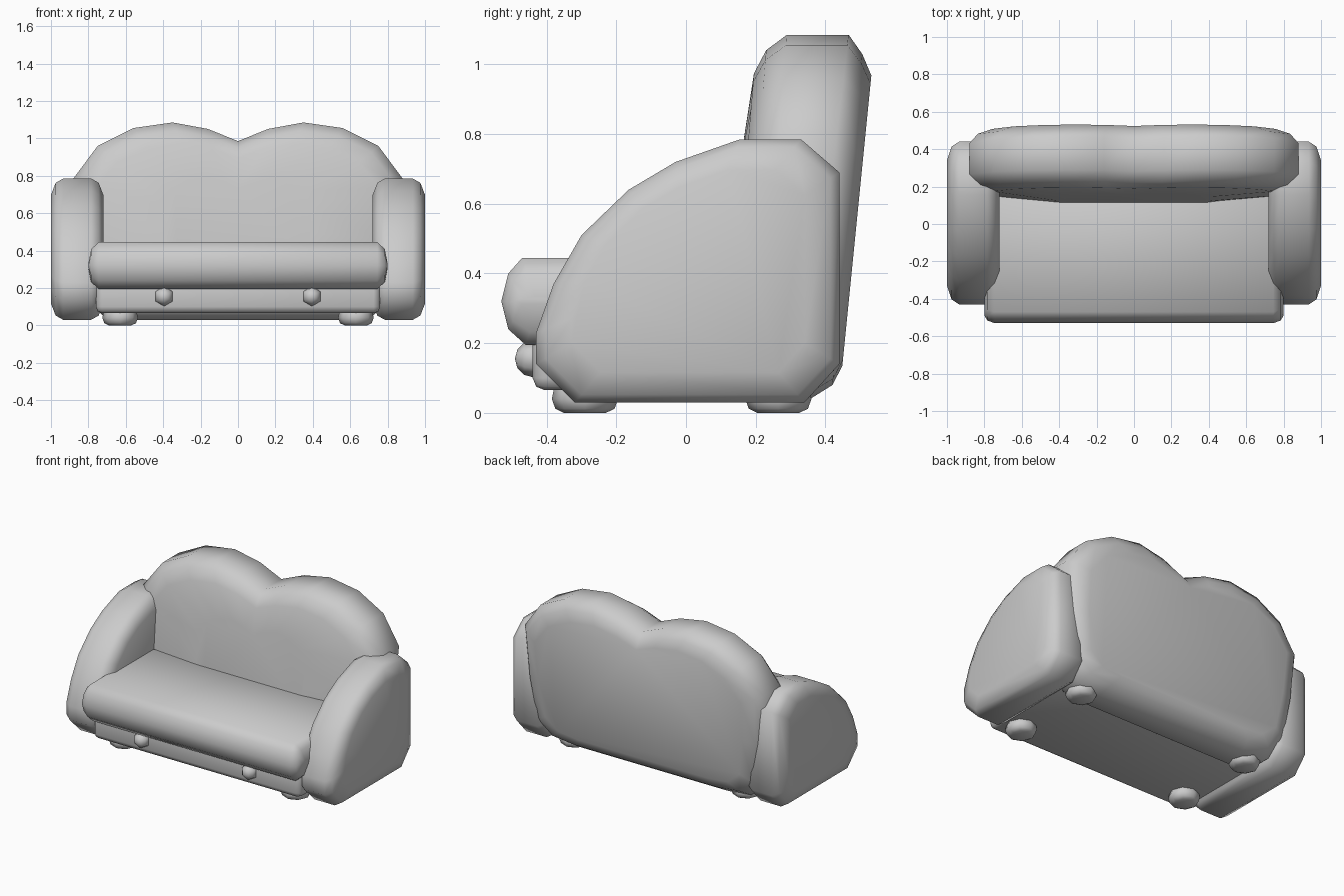
import bpy, bmesh, math

if "Cube" in bpy.data.objects:
    bpy.data.objects.remove(bpy.data.objects["Cube"])


def loft(name, rings):
    """Skin a list of equal-length point rings, cap both ends, shade smooth."""
    bm = bmesh.new()
    vs = [[bm.verts.new(p) for p in ring] for ring in rings]
    n = len(vs[0])
    for a, b in zip(vs, vs[1:]):
        for i in range(n):
            j = (i + 1) % n
            bm.faces.new((a[i], a[j], b[j], b[i]))
    bm.faces.new(vs[0])
    bm.faces.new(vs[-1])
    return finish(name, bm)


def finish(name, bm):
    bmesh.ops.recalc_face_normals(bm, faces=bm.faces[:])
    for f in bm.faces:
        f.smooth = True
    me = bpy.data.meshes.new(name)
    bm.to_mesh(me)
    bm.free()
    ob = bpy.data.objects.new(name, me)
    bpy.context.collection.objects.link(ob)
    return ob


def scaled(profile, centre, su, sv):
    cu, cv = centre
    return [(cu + (u - cu) * su, cv + (v - cv) * sv) for u, v in profile]


# Arms: side profile (y, z) lofted across x with rounded edges
ARM = [(-.43, .23), (-.38, .37), (-.30, .51), (-.165, .64), (-.03, .72), (.155, .785),
       (.33, .785), (.44, .69), (.44, .14), (.34, .03), (-.32, .03), (-.43, .14)]
ARM_LAYERS = [(.72, .77), (.745, .94), (.785, 1), (.935, 1), (.975, .94), (1, .77)]
for side, label in ((-1, "left"), (1, "right")):
    loft(label + "_arm", [[(side * x, y, z) for y, z in scaled(ARM, (.01, .405), s, s)]
                          for x, s in ARM_LAYERS])

# Backrest: double-humped front outline (x, z) lofted in y, leaning backwards
half = [(0, .985), (.16, 1.05), (.35, 1.085), (.56, 1.055), (.75, .96), (.88, .785),
        (.87, .45), (.83, .15), (.72, .05), (.55, .03)]
BACK = half + [(-x, z) for x, z in reversed(half[1:])]
# scale x, scale z, y, height at which y is measured, lean
BACK_LAYERS = [(.45, .45, .165, .78, .15), (.86, .80, .195, .975, .085),
               (.95, .92, .23, 1.04, .08), (1, 1, .29, 1.085, .08),
               (1, 1, .465, 1.07, .12), (.95, .90, .505, 1.02, .09),
               (.86, .79, .53, .95, .10)]
loft("backrest", [[(x, y + lean * (z - ref), z) for x, z in scaled(BACK, (0, .53), sx, sz)]
                  for sx, sz, y, ref, lean in BACK_LAYERS])

# Seat cushion: rounded side profile (y, z) lofted across x
SEAT = [(-.53, .32), (-.51, .40), (-.47, .445), (.24, .445), (.28, .40), (.30, .32),
        (.28, .24), (.23, .195), (-.46, .195), (-.51, .24)]
SEAT_LAYERS = [(-.80, .90, .1), (-.785, .965, .7), (-.745, 1, 1),
               (.745, 1, 1), (.785, .965, .7), (.80, .90, .1)]
loft("seat_cushion", [[(x, y, z) for y, z in scaled(SEAT, (-.115, .32), sy, sz)]
                      for x, sy, sz in SEAT_LAYERS])

# Base under the seat
bm = bmesh.new()
bmesh.ops.create_cube(bm, size=1)
for v in bm.verts:
    v.co = (v.co.x * 1.52, -.04 + v.co.y * .80, .165 + v.co.z * .20)
bmesh.ops.bevel(bm, geom=bm.edges[:], offset=.035, segments=2, profile=.5, affect='EDGES')
finish("base", bm)

# Knobs on the front of the base
for side, label in ((-1, "left"), (1, "right")):
    bm = bmesh.new()
    bmesh.ops.create_uvsphere(bm, u_segments=6, v_segments=6, radius=.053)
    knob = finish(label + "_knob", bm)
    knob.rotation_euler.x = math.pi / 2
    knob.location = (side * .395, -.438, .155)

# Feet
FOOT = [(.06, 0), (.085, .012), (.095, .04), (.085, .09)]
for side, label in ((-1, "left"), (1, "right")):
    for y, end in ((-.29, "front"), (.265, "back")):
        loft(f"{end}_{label}_foot",
             [[(side * .63 + r * math.cos(i * math.pi / 4), y + r * math.sin(i * math.pi / 4), z)
               for i in range(8)] for r, z in FOOT])
